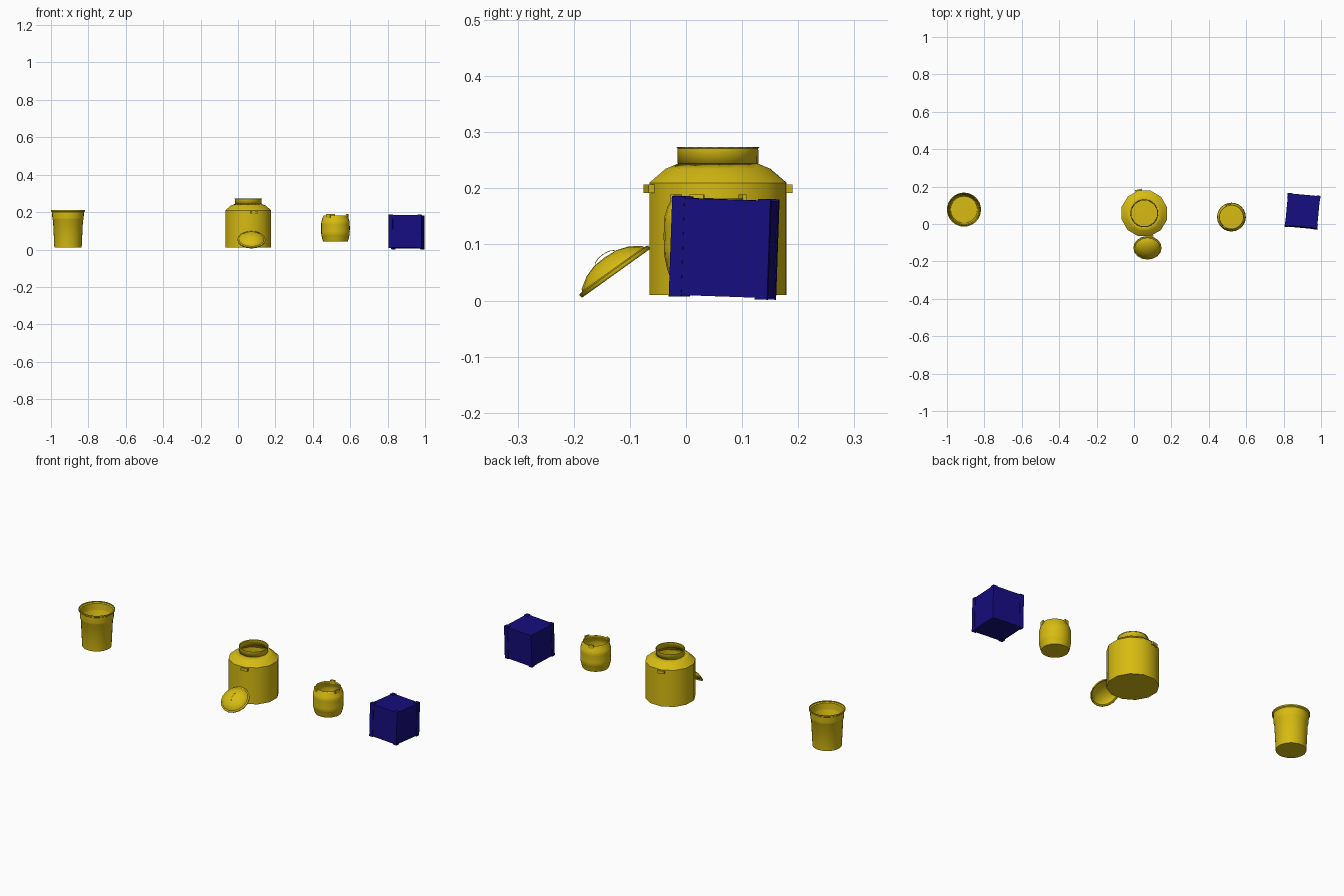
import bpy, bmesh, math
from mathutils import Matrix, Vector

if "Cube" in bpy.data.objects:
    bpy.data.objects.remove(bpy.data.objects["Cube"])


def material(name, rgb):
    m = bpy.data.materials.new(name)
    m.diffuse_color = (*rgb, 1)
    m.use_nodes = True
    m.node_tree.nodes["Principled BSDF"].inputs["Base Color"].default_value = m.diffuse_color
    return m


YELLOW = material("yellow", (0.68, 0.50, 0.006))
BLUE = material("blue", (0.008, 0.004, 0.21))


def finish(name, bm, mat, matrix, smooth=True):
    bmesh.ops.recalc_face_normals(bm, faces=bm.faces)
    me = bpy.data.meshes.new(name)
    bm.to_mesh(me)
    bm.free()
    ob = bpy.data.objects.new(name, me)
    bpy.context.collection.objects.link(ob)
    me.materials.append(mat)
    ob.matrix_world = matrix
    if smooth:
        bpy.ops.object.select_all(action='DESELECT')
        ob.select_set(True)
        bpy.context.view_layer.objects.active = ob
        bpy.ops.object.shade_smooth_by_angle(angle=math.radians(35))
    return ob


def lathe(name, profile, sides, matrix, wall=0.002):
    """Spin (radius, z) points around z; a radius of 0 becomes a pole."""
    bm = bmesh.new()
    rings = []
    for r, z in profile:
        if r == 0:
            rings.append([bm.verts.new((0, 0, z))] * sides)
        else:
            rings.append([bm.verts.new((r * math.cos(2 * math.pi * i / sides),
                                        r * math.sin(2 * math.pi * i / sides), z))
                          for i in range(sides)])
    for a, b in zip(rings, rings[1:]):
        for i in range(sides):
            j = (i + 1) % sides
            bm.faces.new(list(dict.fromkeys((a[i], a[j], b[j], b[i]))))
    ob = finish(name, bm, YELLOW, matrix)
    mod = ob.modifiers.new("wall", 'SOLIDIFY')
    mod.thickness, mod.offset = wall, -1
    return ob


def box(name, size, mat, matrix):
    bm = bmesh.new()
    bmesh.ops.create_cube(bm, size=1)
    bmesh.ops.scale(bm, vec=Vector(size), verts=bm.verts)
    return finish(name, bm, mat, matrix, smooth=False)


def wire(name, points, radius, matrix):
    cu = bpy.data.curves.new(name, 'CURVE')
    cu.dimensions, cu.bevel_depth, cu.bevel_resolution = '3D', radius, 1
    sp = cu.splines.new('POLY')
    sp.points.add(len(points) - 1)
    for p, q in zip(sp.points, points):
        p.co = (*q, 1)
    cu.materials.append(YELLOW)
    ob = bpy.data.objects.new(name, cu)
    bpy.context.collection.objects.link(ob)
    ob.matrix_world = matrix


def at(x, y, z=0, rx=0, rz=0):
    return (Matrix.Translation((x, y, z)) @ Matrix.Rotation(math.radians(rz), 4, 'Z')
            @ Matrix.Rotation(math.radians(rx), 4, 'X'))


# Tapered bucket with a collar and a rolled rim
lathe("bucket", [(0, .01), (.073, .01), (.080, .155), (.083, .160), (.084, .170),
                 (.085, .200), (.091, .204), (.091, .211), (.086, .211)],
      32, at(-.909, .077))

# Large can: twelve-sided body, sloped shoulder, open neck
pot = at(.055, .057, rz=14)
lathe("can_body", [(0, .01), (.126, .01), (.126, .21), (.096, .235), (.071, .245)], 12, pot)
lathe("can_neck", [(.070, .244), (.070, .272), (.073, .274)], 24, pot)
for side, name in ((-1, "front"), (1, "back")):
    box("can_handle_" + name, (.036, .014, .015), YELLOW,
        pot @ Matrix.Translation((0, side * .125, .199)))

# Domed lid leaning against the can
lid = at(.072, -.1265, .051, rx=35.6)
lathe("lid", [(.074, -.003), (.0755, 0), (.0755, .004), (.068, .006), (.066, .010),
              (.046, .023), (.025, .030), (0, .032)], 16, lid)
wire("lid_handle", [(0, .022 * math.cos(math.pi * i / 8),
                     .029 + .009 * math.sin(math.pi * i / 8)) for i in range(9)], .0007, lid)

# Small keg with shallow ribs, open at the top, with three ears
keg = at(.521, .037)
lathe("keg", [(0, .043), (.066, .043), (.071, .057), (.0745, .075), (.0755, .077),
              (.0765, .095), (.0762, .098), (.077, .115), (.0762, .130), (.0765, .133),
              (.0755, .150), (.0745, .152), (.070, .168), (.065, .176), (.064, .183)],
      24, keg)
for i, deg in enumerate((-15, 105, 235)):
    m = keg @ Matrix.Rotation(math.radians(deg), 4, 'Z') @ Matrix.Translation((.066, 0, .179))
    box("keg_ear_%d" % (i + 1), (.007, .026, .020), YELLOW, m)

# Slightly tipped crate with corner posts
crate = at(.901, .068, .094, rx=-2, rz=-5.3)
box("crate_body", (.172, .172, .173), BLUE, crate)
for sx in (-1, 1):
    for sy in (-1, 1):
        box("crate_post", (.022, .022, .179), BLUE,
            crate @ Matrix.Translation((sx * .077, sy * .077, 0)))
